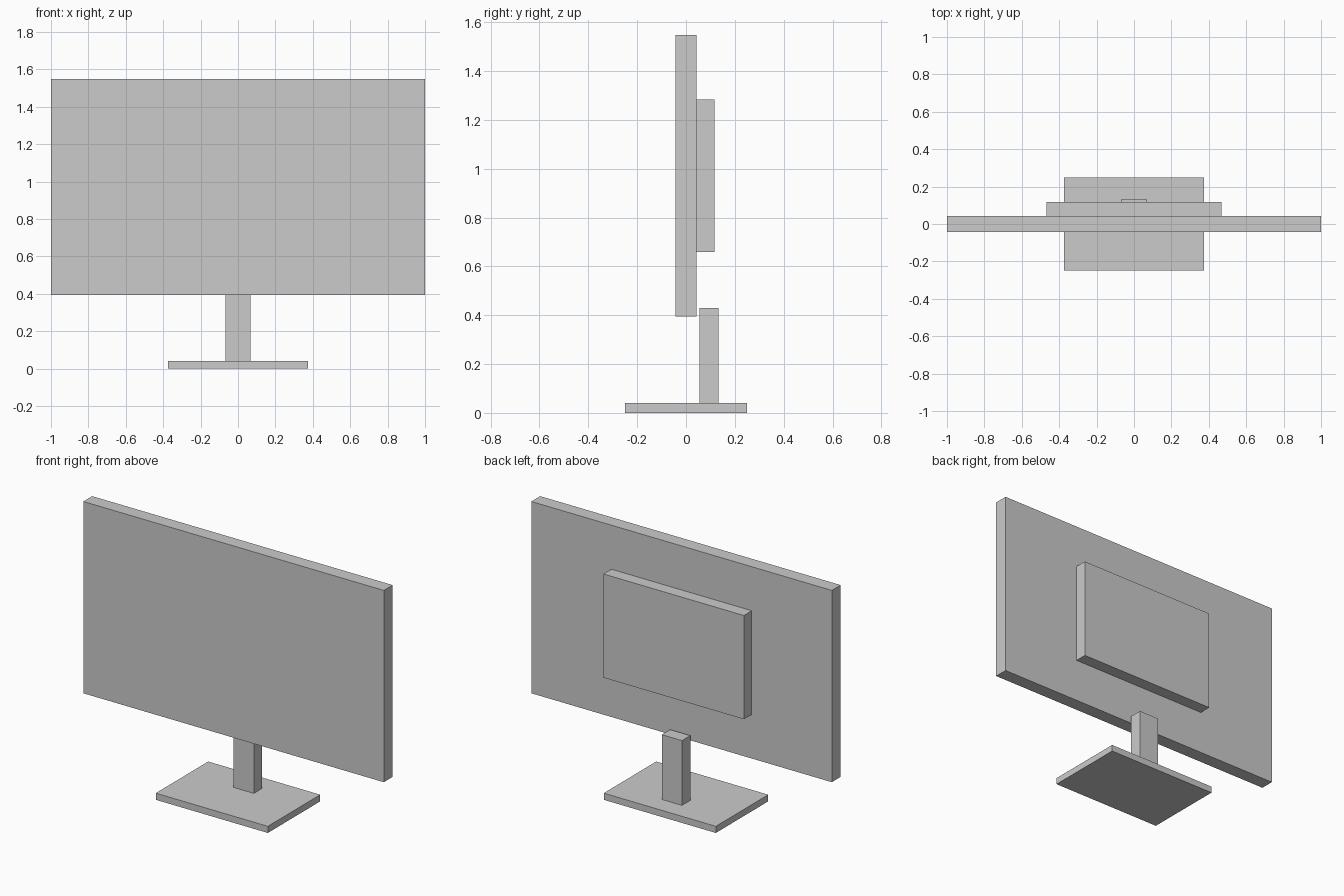
import bpy

if "Cube" in bpy.data.objects:
    bpy.data.objects.remove(bpy.data.objects["Cube"])

# One plain grey for the whole monitor
grey = bpy.data.materials.new("light_grey")
grey.diffuse_color = (0.6, 0.6, 0.6, 1)
grey.use_nodes = True
grey.node_tree.nodes["Principled BSDF"].inputs["Base Color"].default_value = grey.diffuse_color


def box(name, half_width, y0, y1, z0, z1):
    """Box centred on x = 0, spanning the given y and z ranges."""
    bpy.ops.mesh.primitive_cube_add(size=1, location=(0, (y0 + y1) / 2, (z0 + z1) / 2))
    ob = bpy.context.object
    ob.name = name
    ob.scale = (2 * half_width, y1 - y0, z1 - z0)
    bpy.ops.object.transform_apply(location=False, rotation=False, scale=True)
    ob.data.materials.append(grey)
    return ob


# Display panel and the housing on its back
box("screen_panel", 1.0, -0.042, 0.042, 0.394, 1.548)
box("rear_housing", 0.467, 0.042, 0.117, 0.659, 1.283)

# Stand: upright neck behind the panel, on a flat foot
box("stand_neck", 0.067, 0.055, 0.134, 0.04, 0.43)
box("stand_base", 0.373, -0.249, 0.249, 0.0, 0.04)
